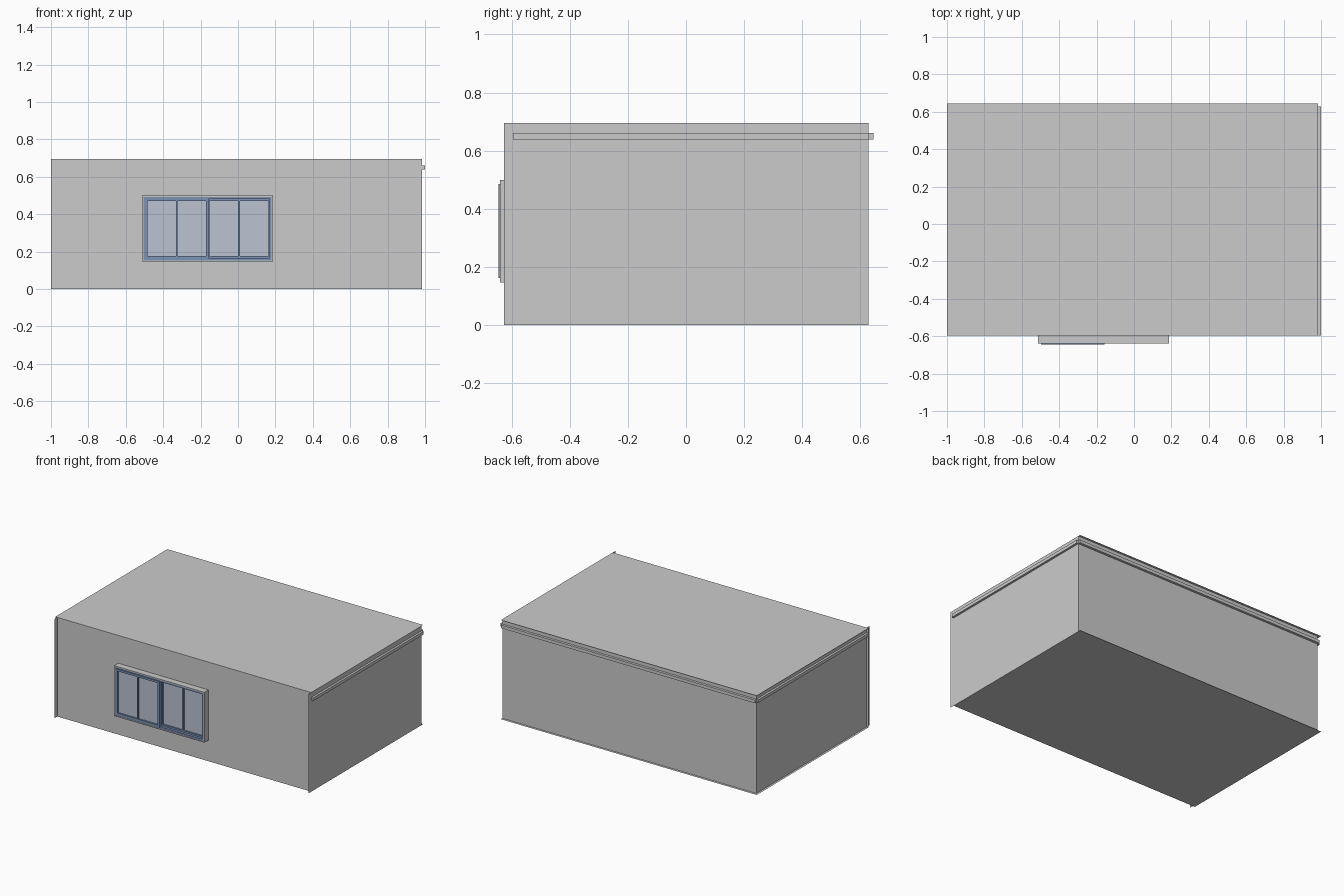
import bpy

if "Cube" in bpy.data.objects:
    bpy.data.objects.remove(bpy.data.objects["Cube"])

ROOF_Z = 0.695
X0, X1 = -0.985, 0.985       # side walls
Y0, Y1 = -0.595, 0.628       # front and back walls


def material(name, color):
    m = bpy.data.materials.new(name)
    m.diffuse_color = color
    m.use_nodes = True
    m.node_tree.nodes["Principled BSDF"].inputs["Base Color"].default_value = m.diffuse_color
    return m


blue = material("frame_blue", (0.20, 0.29, 0.46, 1))
glass = material("glass_tint", (0.50, 0.54, 0.64, 1))


def mesh(name, verts, faces, mat=None):
    me = bpy.data.meshes.new(name)
    me.from_pydata(verts, [], faces)
    ob = bpy.data.objects.new(name, me)
    bpy.context.collection.objects.link(ob)
    if mat:
        me.materials.append(mat)
    return ob


def sheet(name, corners, mat=None):
    return mesh(name, corners, [(0, 1, 2, 3)], mat)


def box(name, x, y, z, mat=None):
    v = [(a, b, c) for a in x for b in y for c in z]
    f = [(0, 1, 3, 2), (4, 6, 7, 5), (0, 4, 5, 1),
         (2, 3, 7, 6), (0, 2, 6, 4), (1, 5, 7, 3)]
    return mesh(name, v, f, mat)


def frame(name, x, y, z, w, mat=None):
    # Rectangular ring with bar width w, open through y
    rings = [[(x[0] + d, b, z[0] + d), (x[1] - d, b, z[0] + d),
              (x[1] - d, b, z[1] - d), (x[0] + d, b, z[1] - d)]
             for b, d in ((y[0], 0), (y[0], w), (y[1], w), (y[1], 0))]
    faces = []
    for r in range(4):
        for i in range(4):
            j = (i + 1) % 4
            s = (r + 1) % 4
            faces.append((r * 4 + i, r * 4 + j, s * 4 + j, s * 4 + i))
    return mesh(name, sum(rings, []), faces, mat)


# Floor and roof, slightly overhanging the back and left walls
for name, z in (("floor", 0.0), ("roof", ROOF_Z)):
    sheet(name, [(-1, Y0, z), (X1, Y0, z), (X1, 0.645, z), (-1, 0.645, z)])

# Side walls, running a little past the front wall
for name, x in (("left_wall", X0), ("right_wall", X1)):
    sheet(name, [(x, -0.626, 0), (x, Y1, 0), (x, Y1, ROOF_Z), (x, -0.626, ROOF_Z)])

# Back wall
sheet("back_wall", [(X0, Y1, 0), (X1, Y1, 0), (X1, Y1, ROOF_Z), (X0, Y1, ROOF_Z)])

# Front wall with window opening
WX, WZ = (-0.513, 0.187), (0.147, 0.50)
outer = [(-1, Y0, 0), (X1, Y0, 0), (X1, Y0, ROOF_Z), (-1, Y0, ROOF_Z)]
inner = [(WX[0], Y0, WZ[0]), (WX[1], Y0, WZ[0]), (WX[1], Y0, WZ[1]), (WX[0], Y0, WZ[1])]
mesh("front_wall", outer + inner,
     [(i, (i + 1) % 4, (i + 1) % 4 + 4, i + 4) for i in range(4)])

# Narrow ledge moulding near the top of three walls
MZ = (0.639, 0.661)
box("right_moulding", (X1, 1.0), (Y0, Y1), MZ)
box("left_moulding", (-1.0, X0), (Y0, Y1), MZ)
box("back_moulding", (X0, X1), (Y1, 0.645), MZ)

# Window: grey lining, blue fixed frame, two sliding sashes
frame("window_lining", WX, (-0.640, Y0), WZ, 0.007)
frame("window_frame", (-0.506, 0.180), (-0.638, Y0 - 0.002), (0.154, 0.493), 0.012, blue)


def sash(name, x, y):
    z = (0.163, 0.485)
    w = 0.014
    frame(name + "_frame", x, y, z, w, blue)
    mid = (x[0] + x[1]) / 2
    box(name + "_mullion", (mid - 0.005, mid + 0.005), y, (z[0] + w, z[1] - w), blue)
    yc = (y[0] + y[1]) / 2
    for side, a, b in (("left", x[0] + w, mid - 0.005), ("right", mid + 0.005, x[1] - w)):
        sheet(f"{name}_{side}_pane", [(a, yc, z[0] + w), (b, yc, z[0] + w),
                                      (b, yc, z[1] - w), (a, yc, z[1] - w)], glass)


sash("left_sash", (-0.498, -0.157), (-0.645, -0.622))
sash("right_sash", (-0.166, 0.178), (-0.620, -0.599))
